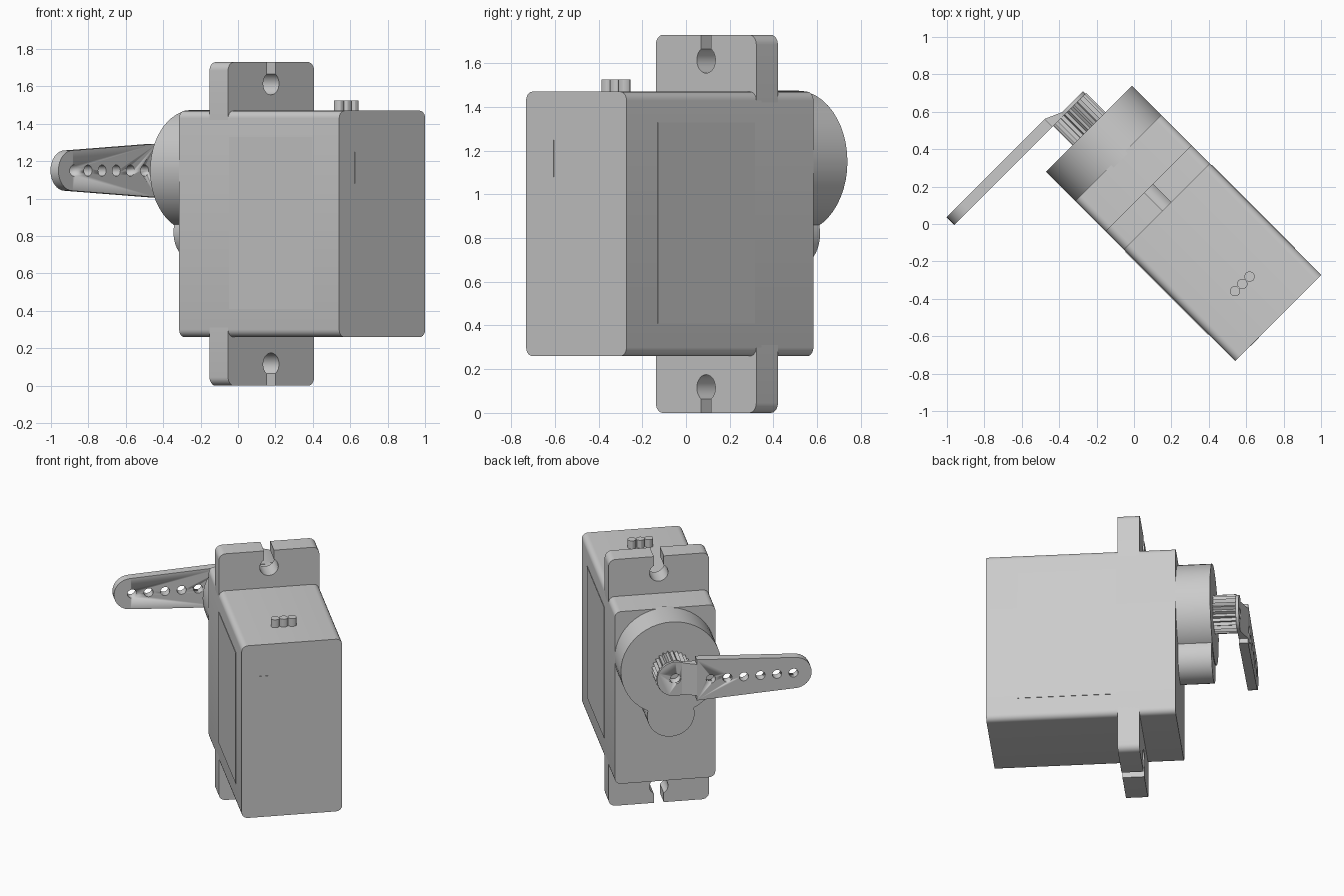
import bpy, bmesh
from math import pi, sin, cos, radians, asin

if "Cube" in bpy.data.objects:
    bpy.data.objects.remove(bpy.data.objects["Cube"], do_unlink=True)

GREY = bpy.data.materials.new("plain grey")
GREY.use_nodes = True
COLOUR = (0.6, 0.6, 0.6, 1)
GREY.diffuse_color = COLOUR
GREY.node_tree.nodes["Principled BSDF"].inputs["Base Color"].default_value = COLOUR

# Local frame: x across the case, y along the shaft, z up; everything turns by TURN
TURN = radians(45)
MID = 0.19                    # centre line across the case
LEFT, RIGHT = MID - 0.325, MID + 0.325
REAR, FRONT = -0.9, 0.31
LOW, HIGH = 0.26, 1.47
AXIS = 1.15                   # shaft height
BOSS_END, HUB_END = 0.53, 0.695


def arc(cx, cz, r, start, end, n):
    """Points on an arc, angles in degrees."""
    steps = [radians(start + (end - start) * i / n) for i in range(n + 1)]
    return [(cx + r * cos(a), cz + r * sin(a)) for a in steps]


def circle(cx, cz, r, n=32):
    return arc(cx, cz, r, 0, 360, n)[:-1]


def rounded(x0, x1, z0, z1, r):
    return (arc(x1 - r, z1 - r, r, 0, 90, 5) + arc(x0 + r, z1 - r, r, 90, 180, 5)
            + arc(x0 + r, z0 + r, r, 180, 270, 5) + arc(x1 - r, z0 + r, r, 270, 360, 5))


def extrude(name, outline, start, end, axis="y"):
    """Sweep a closed outline along y (outline in x,z), x (y,z) or z (x,y)."""
    place = {"y": lambda a, b, t: (a, t, b),
             "x": lambda a, b, t: (t, a, b),
             "z": lambda a, b, t: (a, b, t)}[axis]
    bm = bmesh.new()
    rings = [[bm.verts.new(place(a, b, t)) for a, b in outline] for t in (start, end)]
    n = len(outline)
    for ring in rings:
        bm.faces.new(ring)
    for i in range(n):
        j = (i + 1) % n
        bm.faces.new((rings[0][i], rings[0][j], rings[1][j], rings[1][i]))
    bmesh.ops.recalc_face_normals(bm, faces=bm.faces)
    mesh = bpy.data.meshes.new(name)
    bm.to_mesh(mesh)
    bm.free()
    mesh.materials.append(GREY)
    obj = bpy.data.objects.new(name, mesh)
    obj.rotation_euler.z = TURN
    bpy.context.collection.objects.link(obj)
    bpy.ops.object.select_all(action="DESELECT")
    obj.select_set(True)
    bpy.context.view_layer.objects.active = obj
    bpy.ops.object.shade_smooth_by_angle(angle=radians(30))
    return obj


def drill(target, x, z, r, start, end):
    cutter = extrude("hole_cutter", circle(x, z, r, 20), start, end)
    cutter.hide_render = True
    cutter.hide_set(True)
    cutter.display_type = "WIRE"
    mod = target.modifiers.new("hole", "BOOLEAN")
    mod.operation = "DIFFERENCE"
    mod.solver = "EXACT"
    mod.object = cutter


# Case
extrude("case", rounded(LEFT, RIGHT, LOW, HIGH, 0.04), REAR, FRONT)

# Mounting ears with keyhole slots, mirrored top to bottom
TOP, HOLE_R, SLOT, CORNER = 1.73, 0.06, 0.032, 0.045
gap = math_gap = asin(SLOT / HOLE_R) * 180 / pi
ear = ([(LEFT, HIGH - 0.05), (RIGHT, HIGH - 0.05)]
       + arc(RIGHT - CORNER, TOP - CORNER, CORNER, 0, 90, 6)
       + [(MID + SLOT, TOP)]
       + arc(MID, TOP - 0.115, HOLE_R, 90 - gap, -270 + gap, 24)
       + [(MID - SLOT, TOP)]
       + arc(LEFT + CORNER, TOP - CORNER, CORNER, 90, 180, 6))
extrude("upper_ear", ear, -0.06, 0.08)
extrude("lower_ear", [(x, TOP - z) for x, z in ear], -0.06, 0.08)

# Raised gear housing: large round boss and small idler boss
extrude("large_boss", circle(MID, AXIS, 0.325, 48), FRONT - 0.02, BOSS_END)
extrude("small_boss", circle(MID, 0.82, 0.153, 32), FRONT - 0.02, BOSS_END - 0.005)

# Toothed output shaft and its hub cap
TEETH = 25
teeth = []
for i in range(TEETH * 2):
    a = pi * i / TEETH
    r = 0.125 if i % 2 else 0.108
    teeth.append((MID + r * cos(a), AXIS + r * sin(a)))
spline = extrude("toothed_shaft", teeth, BOSS_END - 0.02, HUB_END - 0.02)
hub = extrude("hub_cap", circle(MID, AXIS, 0.12, 32), HUB_END - 0.02, HUB_END)
for part in (spline, hub):
    drill(part, MID, AXIS, 0.035, HUB_END - 0.08, HUB_END + 0.05)

# Tapered arm with six holes
ARM_BACK, ARM_FRONT, TIP = 0.675, 0.735, 0.108
arm_outline = ([(0.06, AXIS + 0.143)]
               + arc(-0.575, AXIS, TIP, 90, 270, 16)
               + [(0.06, AXIS - 0.143)])
arm = extrude("arm", arm_outline, ARM_BACK, ARM_FRONT)
for i in range(6):
    drill(arm, -0.566 + 0.107 * i, AXIS, 0.03, ARM_BACK - 0.1, ARM_FRONT + 0.1)

# Sloped neck joining arm and hub
neck = [(0.06, ARM_FRONT), (0.15, HUB_END), (0.15, HUB_END - 0.02), (0.06, ARM_BACK)]
extrude("arm_neck", neck, AXIS - 0.11, AXIS + 0.11, "z")

# Three cable stubs on top
for i in (-1, 0, 1):
    extrude("cable_stub", circle(MID - 0.007 + 0.055 * i, -0.636, 0.028, 12),
            HIGH - 0.02, 1.525, "z")

# Thin side panels and rear tab
panel = [(-0.7, 0.41), (-0.07, 0.41), (-0.07, 1.33), (-0.7, 1.33)]
extrude("left_panel", panel, RIGHT - 0.003, RIGHT + 0.003, "x")
extrude("right_panel", panel, LEFT - 0.003, LEFT + 0.003, "x")
extrude("rear_tab", [(-0.02, 1.08), (0.045, 1.08), (0.045, 1.25), (-0.02, 1.25)],
        REAR - 0.003, REAR + 0.003)
